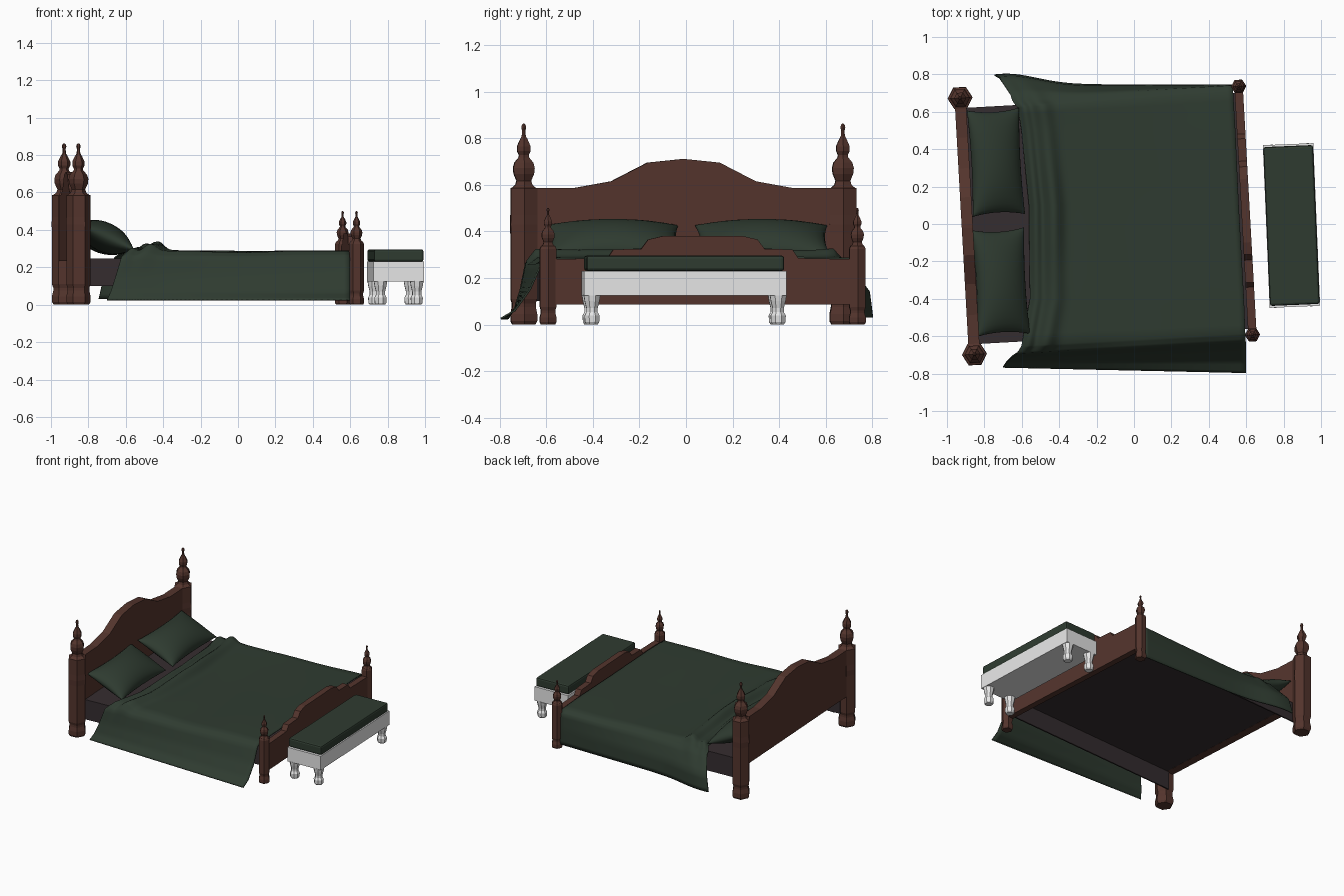
import bpy, bmesh, math
from mathutils import Matrix, Vector

if "Cube" in bpy.data.objects:
    bpy.data.objects.remove(bpy.data.objects["Cube"])


def material(name, rgb):
    m = bpy.data.materials.new(name)
    m.diffuse_color = (*rgb, 1)
    m.use_nodes = True
    m.node_tree.nodes["Principled BSDF"].inputs["Base Color"].default_value = m.diffuse_color
    return m


WOOD = material("red brown wood", (0.088, 0.035, 0.026))
GREEN = material("dark green cloth", (0.028, 0.044, 0.030))
DARK = material("dark mattress", (0.036, 0.026, 0.029))
WHITE = material("white paint", (0.8, 0.8, 0.8))

BED = Matrix.Translation((-0.1475, 0.03, 0)) @ Matrix.Rotation(math.radians(3.2), 4, 'Z')
BENCH = Matrix.Translation((0.842, -0.008, 0)) @ Matrix.Rotation(math.radians(2.4), 4, 'Z')


def finish(name, bm, mat, matrix, smooth=False):
    bmesh.ops.recalc_face_normals(bm, faces=bm.faces)
    me = bpy.data.meshes.new(name)
    bm.to_mesh(me)
    bm.free()
    me.materials.append(mat)
    if smooth:
        me.shade_smooth()
    ob = bpy.data.objects.new(name, me)
    ob.matrix_world = matrix
    bpy.context.collection.objects.link(ob)
    return ob


def box(name, x0, x1, y0, y1, z0, z1, mat, matrix, bevel=0):
    bm = bmesh.new()
    bmesh.ops.create_cube(bm, size=1)
    for v in bm.verts:
        v.co = ((x0 + x1) / 2 + v.co.x * (x1 - x0), (y0 + y1) / 2 + v.co.y * (y1 - y0),
                (z0 + z1) / 2 + v.co.z * (z1 - z0))
    if bevel:
        bmesh.ops.bevel(bm, geom=bm.edges[:], offset=bevel, segments=2,
                        profile=0.5, affect='EDGES')
    return finish(name, bm, mat, matrix)


def lathe(name, profile, sides, x, y, mat, matrix, turn=0.0):
    bm = bmesh.new()
    rings = [[bm.verts.new((x + r * math.cos(turn + 2 * math.pi * i / sides),
                            y + r * math.sin(turn + 2 * math.pi * i / sides), z))
              for i in range(sides)] for r, z in profile]
    for a, b in zip(rings, rings[1:]):
        for i in range(sides):
            j = (i + 1) % sides
            bm.faces.new((a[i], a[j], b[j], b[i]))
    bm.faces.new(rings[0])
    bm.faces.new(rings[-1])
    return finish(name, bm, mat, matrix)


def board(name, half_profile, half_y, z0, x, thick):
    # upright panel with a mirrored top outline of (y, z) points
    top = [(-y, z) for y, z in half_profile] + [(y, z) for y, z in reversed(half_profile)]
    outline = [(-half_y, z0)] + top + [(half_y, z0)]
    bm = bmesh.new()
    f = bm.faces.new([bm.verts.new((x - thick / 2, y, z)) for y, z in outline])
    ext = bmesh.ops.extrude_face_region(bm, geom=[f])
    bmesh.ops.translate(bm, vec=(thick, 0, 0),
                        verts=[g for g in ext['geom'] if isinstance(g, bmesh.types.BMVert)])
    return finish(name, bm, WOOD, BED)


# Turned six-sided posts
FINIAL = [(.058, 0), (.042, .012), (.036, .03), (.05, .06), (.053, .085), (.046, .108),
          (.026, .13), (.024, .14), (.033, .158), (.033, .178), (.02, .205), (.01, .222),
          (.008, .245), (.012, .258), (.009, .27), (.003, .275)]
head = [(.056, 0), (.065, .015), (.065, .045), (.058, .075), (.058, .09), (.065, .11),
        (.065, .39), (.067, .43), (.065, .47), (.065, .585)] + [(r, .587 + z) for r, z in FINIAL]
foot = [(.035, 0), (.041, .01), (.041, .03), (.035, .05), (.035, .06), (.04, .075),
        (.04, .325), (.035, .335)] + [(r * .6, .336 + z * .6) for r, z in FINIAL]
for side, s in (("front", -1), ("back", 1)):
    lathe("head_post_" + side, head, 6, -.745, s * .686, WOOD, BED)
    lathe("foot_post_" + side, foot, 6, .745, s * .665, WOOD, BED)

# Headboard (open underneath) and footboard
board("headboard", [(.68, .585), (.475, .585), (.31, .615), (.155, .695), (0.01, .71)],
      .68, .235, -.745, .06)
board("footboard", [(.66, .28), (.41, .285), (.385, .322), (.265, .325), (.235, .365),
                    (.17, .38)], .66, .085, .745, .045)

# Mattress base: a top sheet with side skirts, hollow below
box("mattress_top", -.73, .73, -.632, .632, .236, .248, DARK, BED)
box("mattress_side_front", -.73, .73, -.632, -.622, .1, .24, DARK, BED)
box("mattress_side_back", -.73, .73, .622, .632, .1, .24, DARK, BED)


# Pillows, pinched along the edges and leaning on the headboard
def pillow(name, x, y, n=16):
    bm = bmesh.new()
    for s in (-1, 1):
        g = []
        for i in range(n + 1):
            u = -math.cos(math.pi * i / n)
            row = []
            for j in range(n + 1):
                v = -math.cos(math.pi * j / n)
                h = .08 * ((1 - u * u) * (1 - v * v)) ** .5
                row.append(bm.verts.new((.155 * u * (1 - .1 * (1 - v * v)),
                                         .285 * v * (1 - .06 * (1 - u * u)), s * h)))
            g.append(row)
        for i in range(n):
            for j in range(n):
                bm.faces.new((g[i][j], g[i + 1][j], g[i + 1][j + 1], g[i][j + 1]))
    bmesh.ops.remove_doubles(bm, verts=bm.verts, dist=1e-5)
    m = (Matrix.Translation((x, y, .36)) @ Matrix.Rotation(math.radians(3.2), 4, 'Z')
         @ Matrix.Rotation(math.radians(25), 4, 'Y'))
    finish(name, bm, GREEN, m, True)


pillow("pillow_back", -.738, .33)
pillow("pillow_front", -.712, -.31)

# Blanket: each row joins a point at the head end to one at the foot end; last value = fold height
ROWS = [((-.70, -.765, .025), (.60, -.795, .025), 0),
        ((-.68, -.735, .07), (.60, -.735, .06), 0),
        ((-.655, -.71, .15), (.6, -.67, .15), 0),
        ((-.625, -.69, .245), (.597, -.62, .262), .3),
        ((-.60, -.65, .264), (.595, -.585, .284), .7),
        ((-.555, -.4, .258), (.588, -.4, .287), 1),
        ((-.56, .1, .258), (.56, .1, .287), .8),
        ((-.60, .5, .258), (.542, .5, .287), 1),
        ((-.62, .62, .264), (.53, .71, .284), 1),
        ((-.66, .67, .247), (.53, .738, .262), .3),
        ((-.72, .73, .14), (.53, .742, .15), 0),
        ((-.745, .745, .03), (.53, .74, .03), 0)]


def blanket(nu=60, sub=4):
    bm = bmesh.new()
    grid = []
    for k in range((len(ROWS) - 1) * sub + 1):
        i = min(k // sub, len(ROWS) - 2)
        t = k / sub - i
        a, b = ROWS[i], ROWS[i + 1]
        p = Vector(a[0]).lerp(Vector(b[0]), t)
        q = Vector(a[1]).lerp(Vector(b[1]), t)
        w = a[2] + (b[2] - a[2]) * t
        row = []
        for c in range(nu + 1):
            u = (c / nu) ** 1.6
            co = p.lerp(q, u)
            d = co.x - p.x
            wave = .75 + .25 * math.sin(7 * co.y + 1)
            # turned-down folds at the head end, then soft wrinkles
            co.z += w * (wave * (.072 * math.exp(-((d - .13) / .045) ** 2)
                                 + .045 * math.exp(-((d - .035) / .025) ** 2))
                         + .018 * math.exp(-((d - .2) / .25) ** 2)
                         + (.005 + .004 * math.sin(9 * co.x + 3 * co.y)) * u * (1 - u) * 4)
            if co.y > .6 and w < .5:  # back corner flares outwards
                co.y += .055 * (1 - w / .5) * math.exp(-((u - .05) / .18) ** 2)
            row.append(bm.verts.new(co))
        grid.append(row)
    for r, s in zip(grid, grid[1:]):
        for c in range(nu):
            bm.faces.new((r[c], r[c + 1], s[c + 1], s[c]))
    ob = finish("blanket", bm, GREEN, Matrix(), True)
    mod = ob.modifiers.new("thickness", 'SOLIDIFY')
    mod.thickness = .008
    mod.offset = 0


blanket()

# Bench at the foot of the bed
box("bench_frame", -.135, .135, -.435, .435, .125, .23, WHITE, BENCH)
box("bench_cushion", -.133, .133, -.425, .425, .23, .296, GREEN, BENCH, .012)
LEG = [(.026, 0), (.033, .01), (.035, .038), (.026, .053), (.026, .07), (.034, .1), (.039, .128)]
for sx, end in ((-1, "inner"), (1, "outer")):
    for sy, side in ((-1, "front"), (1, "back")):
        lathe(f"bench_leg_{end}_{side}", LEG, 8, sx * .097, sy * .4, WHITE, BENCH, math.pi / 8)
